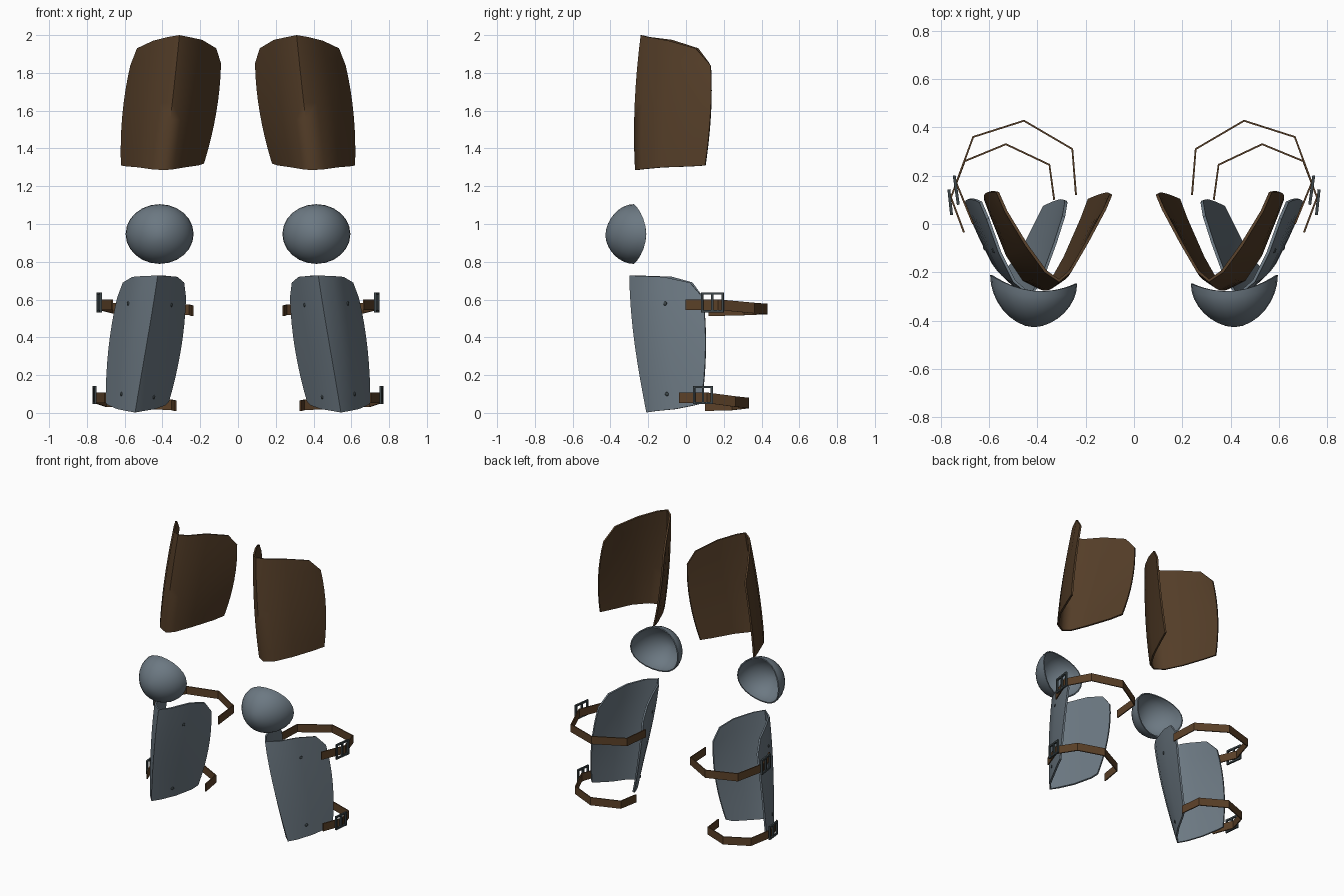
import bpy, bmesh, math
from mathutils import Vector, Matrix

cube = bpy.data.objects.get("Cube")
if cube:
    bpy.data.objects.remove(cube, do_unlink=True)


def material(name, rgb):
    m = bpy.data.materials.new(name)
    m.use_nodes = True
    m.diffuse_color = (*rgb, 1)
    m.node_tree.nodes["Principled BSDF"].inputs["Base Color"].default_value = (*rgb, 1)
    return m


leather = material("brown leather", (0.088, 0.047, 0.021))
strap_leather = material("strap leather", (0.105, 0.052, 0.021))
steel = material("blue grey steel", (0.15, 0.19, 0.225))
dark_steel = material("dark steel", (0.045, 0.06, 0.065))


def finish(name, bm, mat, thickness=0, angle=None):
    """Make an object, thicken it inwards, shade it and mirror it to the right leg."""
    mesh = bpy.data.meshes.new(name)
    bm.to_mesh(mesh)
    bm.free()
    mesh.materials.append(mat)
    ob = bpy.data.objects.new(name, mesh)
    bpy.context.collection.objects.link(ob)
    bpy.ops.object.select_all(action="DESELECT")
    ob.select_set(True)
    bpy.context.view_layer.objects.active = ob
    if thickness:
        solid = ob.modifiers.new("thickness", "SOLIDIFY")
        solid.thickness = thickness
        solid.offset = -1
        bpy.ops.object.modifier_apply(modifier=solid.name)
    if angle:
        bpy.ops.object.shade_smooth_by_angle(angle=math.radians(angle))
    mirror = ob.modifiers.new("other leg", "MIRROR")
    mirror.use_mirror_merge = False
    return ob


def grid_faces(bm, columns, closed=False):
    count = len(columns)
    for i in range(count if closed else count - 1):
        a, b = columns[i], columns[(i + 1) % count]
        for j in range(len(a) - 1):
            bm.faces.new((a[j], b[j], b[j + 1], a[j + 1]))


def curved_plate(name, bottom, top, centre, bulge, mat, angle, rows=8):
    """Loft a wrapped plate between a bottom and a top edge, swelling midway."""
    bm = bmesh.new()
    columns = []
    for low, high in zip(bottom, top):
        column = []
        for j in range(rows + 1):
            v = j / rows
            p = Vector(low).lerp(Vector(high), v)
            swell = 1 + bulge * 4 * v * (1 - v)
            c = Vector(centre[0]).lerp(Vector(centre[1]), v)
            column.append(bm.verts.new((c.x + (p.x - c.x) * swell,
                                        c.y + (p.y - c.y) * swell, p.z)))
        columns.append(column)
    grid_faces(bm, columns)
    return finish(name, bm, mat, 0.012, angle)


# Thigh plates, listed from the inner edge to the outer edge
curved_plate(
    "thigh_plates",
    [(.18, .10, 1.32), (.21, .02, 1.31), (.28, -.14, 1.3), (.34, -.245, 1.29), (.39, -.27, 1.285),
     (.46, -.235, 1.29), (.53, -.13, 1.3), (.59, .02, 1.305), (.62, .10, 1.31)],
    [(.09, .12, 1.85), (.115, .06, 1.93), (.19, -.08, 1.975), (.26, -.2, 1.99), (.31, -.24, 2),
     (.37, -.2, 1.99), (.45, -.09, 1.97), (.535, .05, 1.93), (.57, .13, 1.84)],
    [(.41, -.05, 0), (.34, -.05, 0)], 0.08, leather, 60)

# Shin plates with a sharp ridge
shin = curved_plate(
    "shin_plates",
    [(.365, .07, .06), (.385, .03, .04), (.44, -.08, .02), (.50, -.17, .01), (.545, -.21, .002),
     (.59, -.16, .01), (.64, -.06, .02), (.685, .04, .04), (.70, .08, .05)],
    [(.275, .09, .61), (.285, .03, .69), (.32, -.08, .72), (.375, -.23, .725), (.425, -.3, .727),
     (.50, -.24, .725), (.56, -.12, .72), (.61, .02, .69), (.64, .09, .61)],
    [(.54, -.08, 0), (.46, -.09, 0)], 0.1, steel, 35)

# Knee cups: domes with a rim that wraps back at the sides
bm = bmesh.new()
SEGMENTS, RINGS = 24, 8
tip = bm.verts.new((.415, -.427, .94))
columns = []
for i in range(SEGMENTS):
    a = math.tau * i / SEGMENTS
    rim_y = -.277 + .048 * math.cos(a) ** 2 + .018 * math.cos(a)
    column = []
    for j in range(1, RINGS + 1):
        f = j / RINGS * math.pi / 2
        r = math.sin(f)
        column.append(bm.verts.new((.415 + .18 * r * math.cos(a),
                                    -.427 + (rim_y + .427) * (1 - math.cos(f)) ** .9,
                                    .94 + .007 * r + .158 * r * math.sin(a))))
    columns.append(column)
grid_faces(bm, columns, closed=True)
for i in range(SEGMENTS):
    bm.faces.new((tip, columns[(i + 1) % SEGMENTS][0], columns[i][0]))
bmesh.ops.recalc_face_normals(bm, faces=bm.faces)
tip.normal_update()
if tip.normal.y > 0:
    bmesh.ops.reverse_faces(bm, faces=bm.faces)
finish("knee_cups", bm, steel, 0.008, 50)


# Straps: flat bands along a path around the calf
def strap(name, path, height=.056, thick=.008):
    bm = bmesh.new()
    points = [Vector(p) for p in path]
    rings = []
    for i, p in enumerate(points):
        d = points[min(i + 1, len(points) - 1)] - points[max(i - 1, 0)]
        side = Vector((d.y, -d.x, 0)).normalized() * thick / 2
        up = Vector((0, 0, height / 2))
        rings.append([bm.verts.new(q) for q in
                      (p - side - up, p + side - up, p + side + up, p - side + up)])
    for a, b in zip(rings, rings[1:]):
        for k in range(4):
            n = (k + 1) % 4
            bm.faces.new((a[k], a[n], b[n], b[k]))
    bm.faces.new(rings[0])
    bm.faces.new(rings[-1])
    bmesh.ops.recalc_face_normals(bm, faces=bm.faces)
    finish(name, bm, strap_leather)


strap("upper_straps", [(.665, 0, .573), (.735, .17, .573), (.665, .36, .555),
                       (.455, .427, .55), (.255, .31, .545), (.24, .12, .54)])
strap("lower_straps", [(.703, -.035, .08), (.757, .11, .08), (.70, .26, .06),
                       (.53, .33, .052), (.35, .245, .042), (.33, .10, .038)])


# Buckles: square frames with a middle bar
def buckle(name, centre, turn, width, height, bar=.012):
    bm = bmesh.new()
    frame = Matrix.Translation(centre) @ Matrix.Rotation(turn, 4, "Z")
    w, h = width / 2, height / 2
    for y, z, sy, sz in ((w, 0, bar, height), (-w, 0, bar, height), (0, 0, bar, height),
                         (0, h, width + bar, bar), (0, -h, width + bar, bar)):
        bmesh.ops.create_cube(bm, size=1, matrix=frame @ Matrix.Translation((0, y, z))
                              @ Matrix.Diagonal((bar, sy, sz, 1)))
    finish(name, bm, dark_steel)


buckle("upper_buckles", (.735, .14, .585), math.radians(-8), .11, .095)
buckle("lower_buckles", (.76, .09, .095), math.radians(-6), .095, .085)

# Rivets on the shin plates
bm = bmesh.new()
for spot in ((.59, -.115, .58), (.345, -.12, .57), (.635, -.11, .10), (.45, -.11, .085)):
    hit, where, normal, face = shin.closest_point_on_mesh(Vector(spot))
    outward = normal if normal.y < 0 else -normal
    bmesh.ops.create_uvsphere(
        bm, u_segments=10, v_segments=6, radius=.011,
        matrix=Matrix.Translation(where) @ outward.to_track_quat("Z", "Y").to_matrix().to_4x4()
        @ Matrix.Diagonal((1, 1, .5, 1)))
finish("rivets", bm, dark_steel, angle=60)
